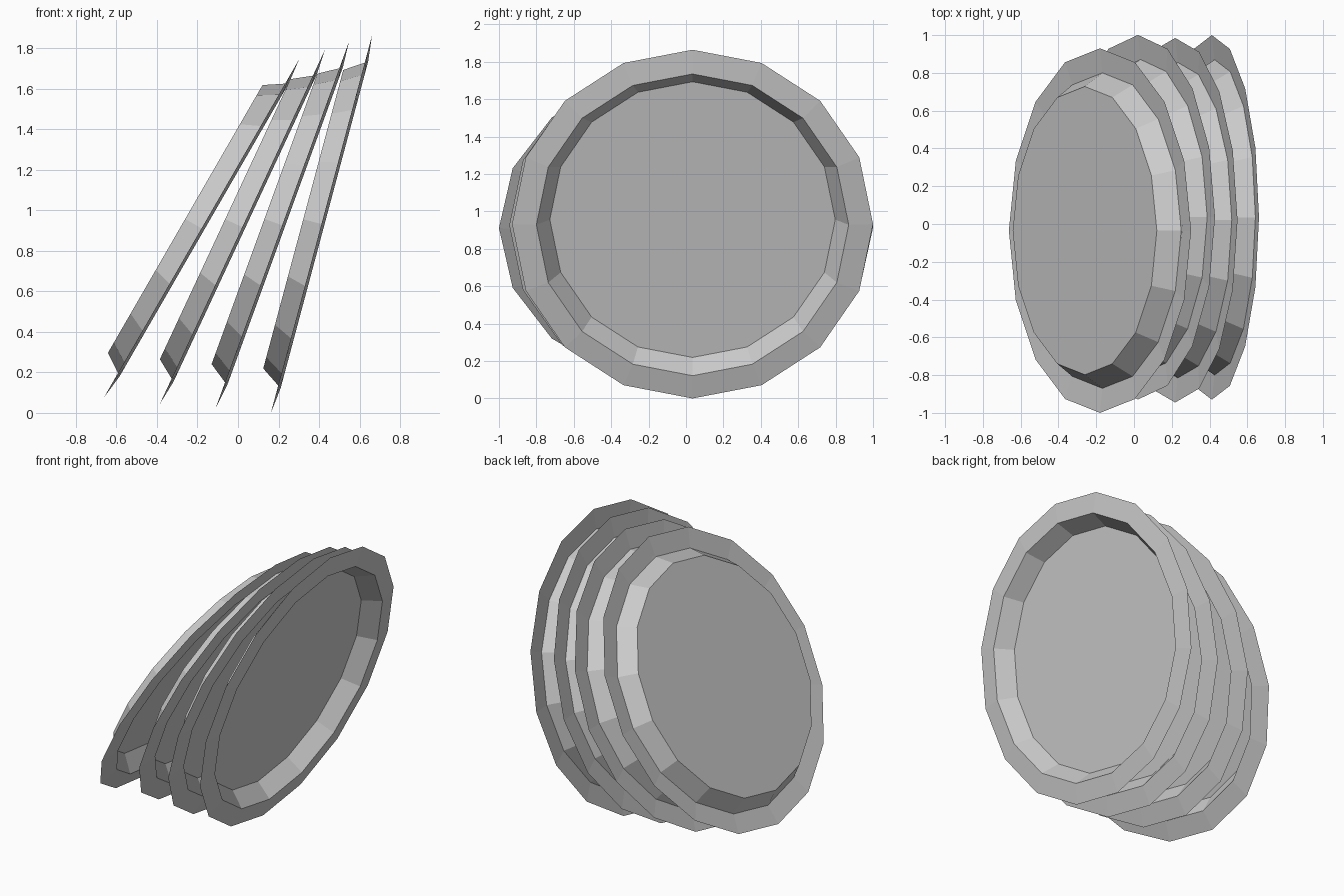
import bpy, bmesh
from math import radians, cos, sin, tau

if "Cube" in bpy.data.objects:
    bpy.data.objects.remove(bpy.data.objects["Cube"])

SIDES = 16
# dish profile from rim edge to base: (radius, height along dish axis)
PROFILE = [(0.965, 0.0), (0.835, -0.015), (0.763, 0.093)]


def make_plate(name, centre, lean):
    bm = bmesh.new()
    rings = [[bm.verts.new((r * cos(tau * i / SIDES), r * sin(tau * i / SIDES), h))
              for i in range(SIDES)] for r, h in PROFILE]
    # sloped rim and dish wall
    for a, b in zip(rings, rings[1:]):
        for i in range(SIDES):
            j = (i + 1) % SIDES
            bm.faces.new((a[i], a[j], b[j], b[i]))
    # flat base
    bm.faces.new(rings[-1])
    mesh = bpy.data.meshes.new(name)
    bm.to_mesh(mesh)
    bm.free()
    ob = bpy.data.objects.new(name, mesh)
    ob.location = centre
    ob.rotation_euler = (0, radians(lean - 90), 0)
    bpy.context.collection.objects.link(ob)


# row of leaning plates: centre, lean from vertical in degrees
plates = [((-0.18, -0.035, 0.911), 30),
          ((0.021, 0.036, 0.917), 25),
          ((0.218, 0.02, 0.926), 20),
          ((0.412, 0.035, 0.932), 15)]
for n, (centre, lean) in enumerate(plates, 1):
    make_plate(f"plate_{n}", centre, lean)
